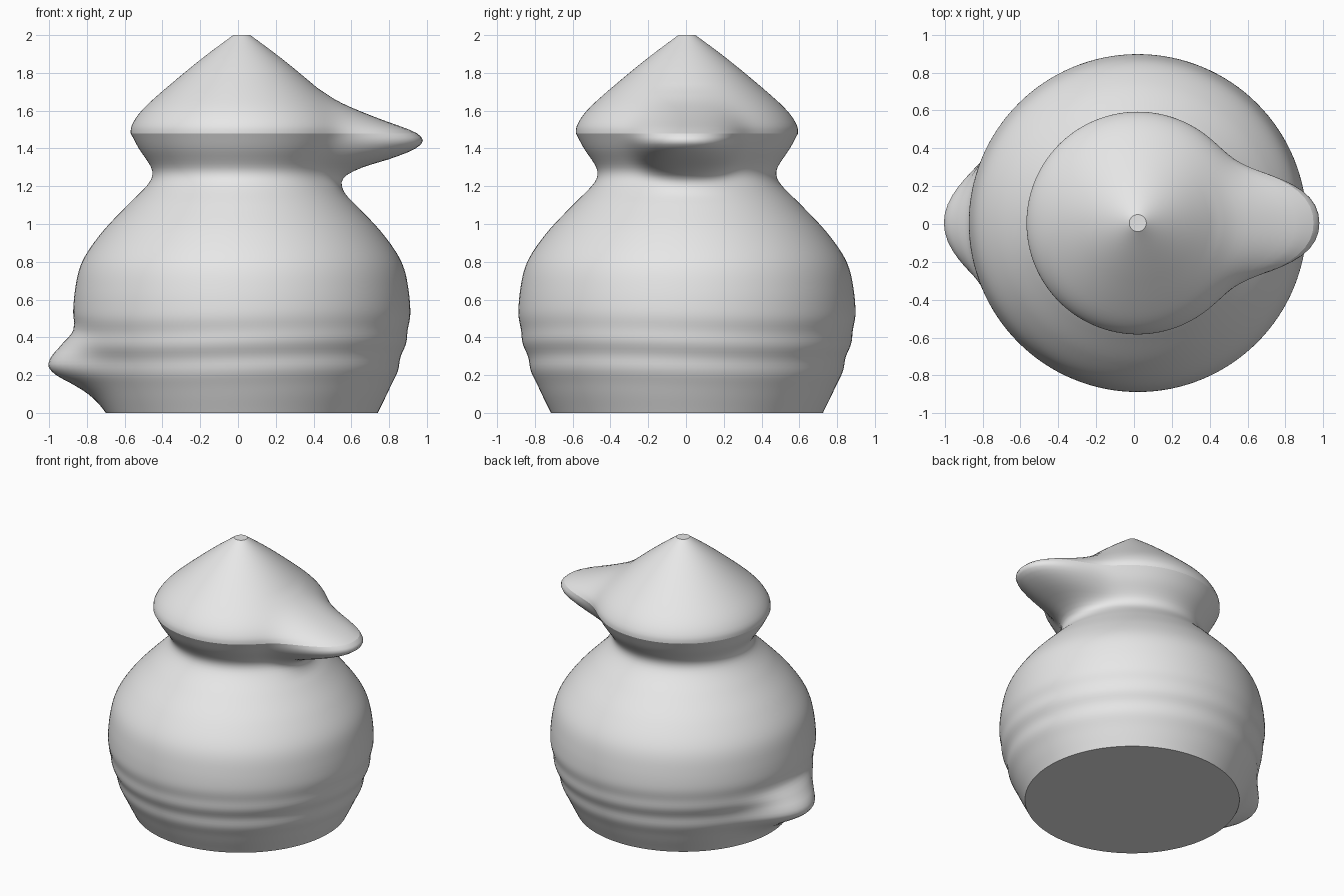
import bpy, bmesh, math

cube = bpy.data.objects.get("Cube")
if cube:
    bpy.data.objects.remove(cube, do_unlink=True)

SEGMENTS = 128
RIM = 1.48          # height of the hard brim line
AXIS = (0.02, 0.005)

# Profiles as (height, radius)
BODY = [(0, .72), (.2, .815), (.35, .86), (.5, .89), (.65, .883), (.8, .845),
        (.95, .745), (1.1, .605), (1.2, .505), (1.25, .475), (1.3, .48),
        (1.4, .545), (RIM, .588)]
HAT = [(RIM, .59), (1.52, .583), (1.58, .547), (1.65, .48), (1.8, .305),
       (1.9, .18), (2, .045)]
# Swellings as (height, added radius)
BEAK = [(1.15, 0), (1.2, .025), (1.25, .07), (1.3, .16), (1.35, .29), (1.4, .375),
        (1.44, .392), (RIM, .34), (1.55, .18), (1.6, .09), (1.65, .03), (1.72, 0)]
TAIL = [(0, 0), (.05, .015), (.1, .045), (.15, .1), (.2, .165), (.25, .192),
        (.3, .165), (.35, .1), (.42, .025), (.48, 0)]


def curve(points, z):
    """Smooth Hermite interpolation, clamped at the ends."""
    if z <= points[0][0]:
        return points[0][1]
    if z >= points[-1][0]:
        return points[-1][1]
    last = len(points) - 1

    def slope(k):
        a, b = points[max(k - 1, 0)], points[min(k + 1, last)]
        return (b[1] - a[1]) / (b[0] - a[0])

    i = max(k for k in range(last) if points[k][0] <= z)
    (z0, r0), (z1, r1) = points[i], points[i + 1]
    h = z1 - z0
    t = (z - z0) / h
    return ((1 + 2 * t) * (1 - t) ** 2 * r0 + t * (1 - t) ** 2 * h * slope(i)
            + t * t * (3 - 2 * t) * r1 + t * t * (t - 1) * h * slope(i + 1))


def falloff(angle, width, power):
    return math.exp(-abs(angle / math.radians(width)) ** power)


def radius(z, angle):
    r = curve(BODY if z <= RIM else HAT, z)
    # Soft hand-shaped ripples round the lower belly
    r += .006 * math.sin(z * 38 + .6 * math.sin(angle * 2)) * math.exp(-((z - .33) / .15) ** 2)
    r += curve(BEAK, z) * falloff(angle, 22, 2.3)
    r += curve(TAIL, z) * falloff(math.pi - abs(angle), 19, 2)
    return r


clay = bpy.data.materials.new("grey clay")
clay.use_nodes = True
clay.diffuse_color = (.8, .8, .8, 1)
clay.node_tree.nodes["Principled BSDF"].inputs["Base Color"].default_value = (.8, .8, .8, 1)

# One continuous figure: belly, neck, beak, tail and pointed hat
lower = [RIM * i / 74 for i in range(75)]
upper = [RIM + (2 - RIM) * i / 26 for i in range(1, 27)]
heights = lower + upper
bm = bmesh.new()
rings = []
for z in heights:
    ring = []
    for s in range(SEGMENTS):
        a = 2 * math.pi * s / SEGMENTS - math.pi
        r = radius(z, a)
        ring.append(bm.verts.new((AXIS[0] + r * math.cos(a), AXIS[1] + r * math.sin(a), z)))
    rings.append(ring)

for low, high in zip(rings, rings[1:]):
    for s in range(SEGMENTS):
        n = (s + 1) % SEGMENTS
        bm.faces.new((low[s], low[n], high[n], high[s])).smooth = True
bm.faces.new(reversed(rings[0]))
bm.faces.new(rings[-1])

# Hard edges at the foot, the brim line and the tip
for ring in (rings[0], rings[len(lower) - 1], rings[-1]):
    for s in range(SEGMENTS):
        bm.edges.get((ring[s], ring[(s + 1) % SEGMENTS])).smooth = False

mesh = bpy.data.meshes.new("bird_figure")
bm.to_mesh(mesh)
bm.free()
mesh.materials.append(clay)
figure = bpy.data.objects.new("bird_figure", mesh)
bpy.context.collection.objects.link(figure)
